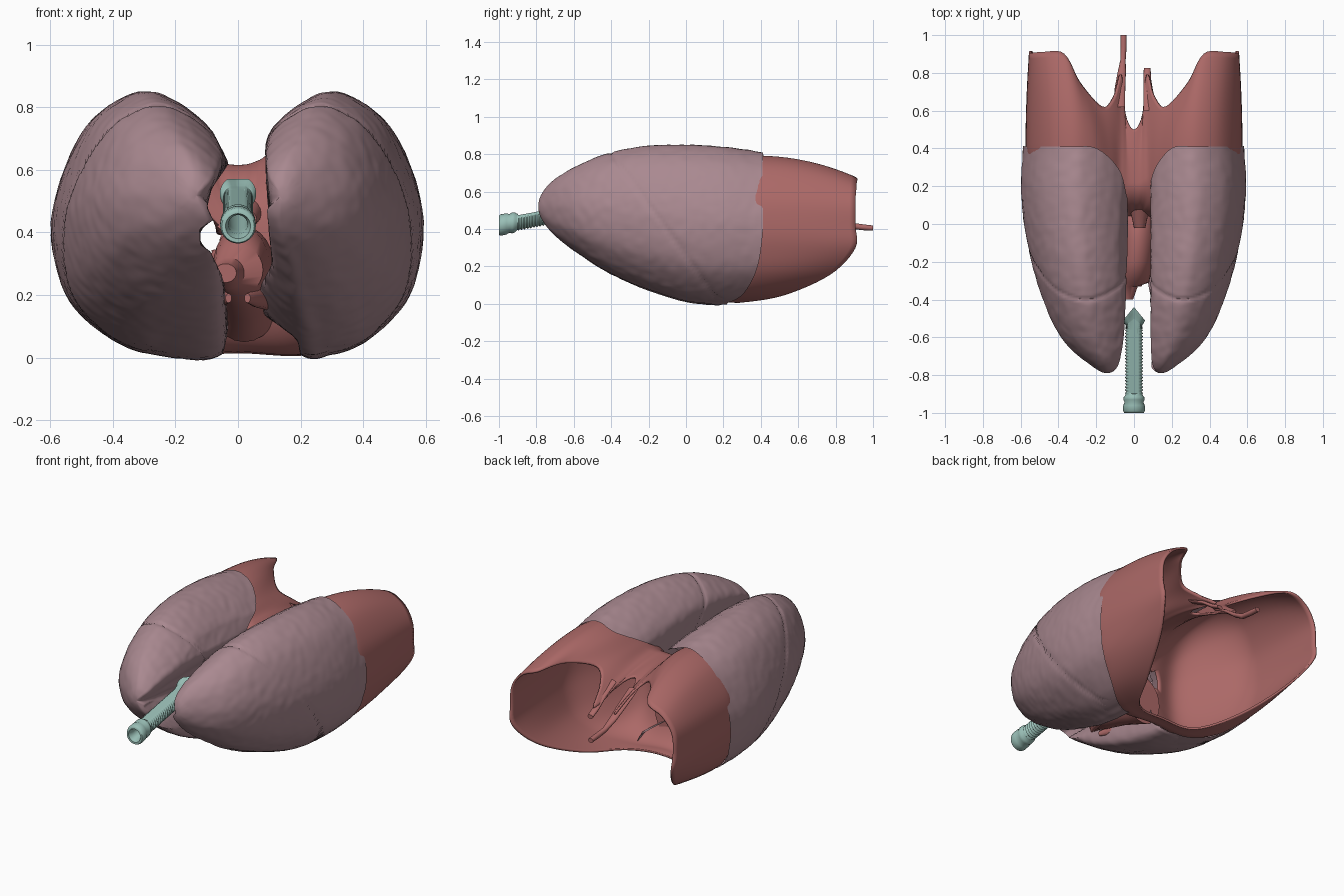
import bpy, math
from mathutils import Vector, noise

if "Cube" in bpy.data.objects:
    bpy.data.objects.remove(bpy.data.objects["Cube"])

def material(name, rgb):
    m = bpy.data.materials.new(name)
    m.diffuse_color = (*rgb, 1)
    m.use_nodes = True
    m.node_tree.nodes["Principled BSDF"].inputs["Base Color"].default_value = m.diffuse_color
    return m

LUNG = material("lung_tissue", (0.40, 0.25, 0.28))
MUSCLE = material("muscle", (0.41, 0.14, 0.135))
CARTILAGE = material("cartilage", (0.32, 0.52, 0.47))

def add_mesh(name, verts, faces, mat, angle=50):
    me = bpy.data.meshes.new(name)
    me.from_pydata([tuple(v) for v in verts], [], faces)
    me.materials.append(mat)
    ob = bpy.data.objects.new(name, me)
    bpy.context.collection.objects.link(ob)
    bpy.ops.object.select_all(action='DESELECT')
    bpy.context.view_layer.objects.active = ob
    ob.select_set(True)
    bpy.ops.object.mode_set(mode='EDIT')
    bpy.ops.mesh.select_all(action='SELECT')
    bpy.ops.mesh.normals_make_consistent(inside=False)
    bpy.ops.object.mode_set(mode='OBJECT')
    bpy.ops.object.shade_smooth_by_angle(angle=math.radians(angle))
    return ob

def loft(name, rings, mat, cap=True, keep=None, angle=50, wrap=False):
    """Skin a list of equal-length closed rings."""
    n, m = len(rings[0]), len(rings)
    verts = [p for r in rings for p in r]
    faces = []
    for i in range(m if wrap else m - 1):
        a, b = i * n, (i + 1) % m * n
        for j in range(n):
            k = (j + 1) % n
            f = (a + j, a + k, b + k, b + j)
            if keep is None or keep(sum((Vector(verts[q]) for q in f), Vector()) / 4):
                faces.append(f)
    if cap and not wrap:
        faces += [tuple(range(n)), tuple(range((m - 1) * n, m * n))]
    return add_mesh(name, verts, faces, mat, angle)

def closed_spline(pts, steps):
    """Closed Catmull-Rom curve through points of any dimension."""
    n, out = len(pts), []
    for i in range(n):
        p = [Vector(pts[(i + k) % n]) for k in (-1, 0, 1, 2)]
        for s in range(steps):
            t = s / steps
            out.append(0.5 * (2 * p[1] + (p[2] - p[0]) * t
                       + (2 * p[0] - 5 * p[1] + 4 * p[2] - p[3]) * t * t
                       + (3 * p[1] - p[0] - 3 * p[2] + p[3]) * t ** 3))
    return out

def section_at(keys, y):
    """Smooth interpolation of section sizes, rounded at the apex."""
    q = [math.sqrt(k[0] + 0.79) for k in keys]
    x = math.sqrt(max(0, y + 0.79))
    i = max(j for j in range(len(q) - 1) if q[j] <= x or j == 0)
    h = q[i + 1] - q[i]
    t = (x - q[i]) / h
    def slope(j, c):
        a, b = max(j - 1, 0), min(j + 1, len(q) - 1)
        return (keys[b][c] - keys[a][c]) / (q[b] - q[a])
    return [(2*t**3 - 3*t*t + 1) * keys[i][c] + (t**3 - 2*t*t + t) * h * slope(i, c)
            + (3*t*t - 2*t**3) * keys[i+1][c] + (t**3 - t*t) * h * slope(i + 1, c)
            for c in range(1, 5)]

def ramp(table, z):
    for (a, u), (b, v) in zip(table, table[1:]):
        if z <= b:
            return u + (v - u) * max(0, (z - a) / (b - a))
    return table[-1][1]

# Lungs: y, inner x, outer x, bottom z, top z
SECTIONS = [(-.79, .14, .14, .52, .52), (-.75, .10, .225, .42, .62), (-.6, .09, .385, .29, .73),
            (-.4, .09, .48, .165, .81), (-.2, .09, .54, .08, .845), (0, .09, .58, .02, .85),
            (.2, .09, .595, 0, .84), (.41, .09, .585, 0, .81)]
# Cross-sections: x, z, y of the lower lung margin
RIGHT = [(.2, .01, .2), (.3, .01, .23), (.42, .06, .31), (.55, .2, .38), (.595, .4, .41), (.57, .58, .41),
         (.48, .76, .41), (.33, .855, .41), (.2, .81, .4), (.10, .71, .27), (.09, .6, .13), (.1, .45, .03),
         (.12, .3, .02), (.05, .17, .1)]
LEFT = [(.05, .01, .17), (.27, .01, .22), (.42, .07, .31), (.55, .2, .38), (.6, .4, .41), (.57, .58, .41),
        (.48, .76, .41), (.33, .855, .41), (.2, .82, .4), (.08, .72, .29), (.03, .62, .12), (.09, .45, .03),
        (.12, .37, .02), (.05, .25, .06)]
# Inner limit by height (z, x), forming the notches facing the midline
RIGHT_INNER = [(0, .2), (.06, .19), (.17, .04), (.3, .11), (.45, .095), (.6, .085), (.7, .09), (.73, .1), (.86, .2)]
LEFT_INNER = [(0, .05), (.1, .03), (.2, .03), (.27, .055), (.34, .09), (.36, .12), (.41, .122), (.44, .08),
              (.48, .10), (.54, .085), (.62, .03), (.72, .08), (.86, .2)]

def lung(name, profile, inner, side):
    prof = closed_spline(profile, 9)
    rings = []
    for i in range(1, 101):
        s = (i / 100) ** 1.4
        ring = []
        for px, pz, edge in prof:
            y = -.79 + s * (edge + .79)
            xm, xl, z0, z1 = section_at(SECTIONS, y)
            x = xm + (px - .09) / .508 * (xl - xm)
            z = z0 + pz / .857 * (z1 - z0)
            x = max(x, ramp(inner, z))
            # oblique fissure groove and slight surface grain
            d = (y + .38) * .81 + (z - .78) * .587
            c = Vector(((xm + xl) / 2, 0, (z0 + z1) / 2))
            g = -.009 * math.exp(-(d / .008) ** 2) + .003 * noise.noise(Vector((x, y, z)) * 22)
            out = Vector((x - c.x, 0, z - c.z))
            out = out.normalized() * g if out.length > .05 else out * 0
            ring.append(Vector((side * (x + out.x), y, z + out.z)))
        rings.append(ring)
    # hollow base that sits over the diaphragm
    rim = rings[-1]
    c = Vector((side * .31, -.15, .42))
    for i in range(1, 17):
        a = i / 16.5 * math.pi / 2
        k = math.cos(a)
        rings.append([Vector((c.x + (p.x - c.x) * k, p.y + (c.y - p.y) * math.sin(a) ** .7,
                              c.z + (p.z - c.z) * k)) for p in rim])
    loft(name, rings, LUNG)

lung("lung_a", RIGHT, RIGHT_INNER, 1)
lung("lung_b", LEFT, LEFT_INNER, -1)

# Diaphragm: half outlines (x, z, y) of the free rim and of the wall where the dome begins
RIM = [(0, .02, .25), (.2, .012, .29), (.33, .05, .52), (.45, .16, .77), (.535, .3, .905), (.55, .42, .905),
       (.54, .54, .905), (.475, .63, .91), (.37, .675, .90), (.29, .69, .75), (.17, .65, .62), (.105, .58, .68),
       (.07, .49, .79), (.045, .56, .58), (0, .585, .5)]
WALL = [(0, .025, .2), (.2, .015, .22), (.38, .055, .3), (.5, .16, .38), (.555, .3, .4), (.568, .43, .4),
        (.545, .58, .4), (.455, .725, .4), (.33, .785, .39), (.22, .755, .37), (.13, .68, .3), (.085, .635, .26),
        (.055, .62, .24), (.03, .612, .22), (0, .61, .22)]
def full(half):
    return closed_spline(half + [(-x, z, y) for x, z, y in half[-2:0:-1]], 6)

rim, wall = full(RIM), full(WALL)
rings = []
for i in range(1, 31):
    a = i / 30 * math.pi / 2
    ring = []
    for w in wall:
        x, z = w[0] * math.sin(a), .36 + (w[1] - .36) * math.sin(a)
        top = .05 - .1 * math.exp(-((abs(x) - .3) / .14) ** 2)
        ring.append(Vector((x, top + (w[2] - top) * (1 - math.cos(a)), z)))
    rings.append(ring)
for i in range(1, 17):
    t = i / 16
    u = t * t
    rings.append([Vector((w[0] + (r[0] - w[0]) * u, w[2] + (r[2] - w[2]) * t, w[1] + (r[1] - w[1]) * u))
                  for w, r in zip(wall, rim)])
hole = lambda p: ((p.x + .10) / .045) ** 2 + ((p.z - .39) / .06) ** 2 > 1 or p.y > .3
diaphragm = loft("diaphragm", rings, MUSCLE, cap=False, keep=hole)
sol = diaphragm.modifiers.new("thickness", 'SOLIDIFY')
sol.thickness = .012
sol.offset = 0

def tube(name, path, mat, n=16):
    """Elliptical tube along y: x, y, z, x radius, z radius."""
    loft(name, [[(x + rx * math.cos(2 * math.pi * j / n), y, z + rz * math.sin(2 * math.pi * j / n))
                 for j in range(n)] for x, y, z, rx, rz in path], mat)

# Crura: two tapering tails at the rear
tube("crus_long", [(-.078, .62, .58, .03, .01), (-.074, .72, .52, .028, .013), (-.065, .8, .46, .022, .015),
                   (-.058, .87, .42, .014, .016), (-.055, .94, .41, .016, .016), (-.055, 1, .405, .016, .014)], MUSCLE)
tube("crus_short", [(.08, .6, .58, .03, .01), (.076, .7, .53, .026, .012), (.07, .77, .48, .02, .014),
                    (.07, .825, .45, .018, .012)], MUSCLE)

# Central sac and vessels between the lungs
tube("central_sac", [(-.04, -.40, .27, .035, .03), (-.03, -.33, .27, .05, .05), (.0, -.31, .28, .08, .08),
                     (.01, -.2, .29, .09, .13), (.02, -.08, .27, .10, .15), (.02, .02, .25, .10, .17),
                     (.02, .1, .2, .12, .15)], MUSCLE, 24)
tube("upper_vessel", [(.03, -.02, .44, .03, .03), (.03, .05, .46, .045, .04), (.03, .15, .5, .05, .05)], MUSCLE)
for sx in (-1, 1):
    for k, z in enumerate((.19, .25)):
        tube("vessel", [(sx * .03, -.33 + .03 * k, z, .01, .015), (sx * .06, -.25, z, .025, .03),
                        (sx * .1, -.1, z, .03, .04)], MUSCLE, 12)

# Trachea: ribbed hollow tube with a smooth flat back, flared mouth, pointed rear end
def trachea_ring(y, r, rib):
    n, out = 40, []
    for j in range(n):
        a = 2 * math.pi * j / n
        c, s = math.cos(a), math.sin(a)
        rr = r + rib * min(1, max(0, (.75 - s) * 3))
        yy = y - .07 * abs(c) * max(0, (y + .56) / .12)
        out.append((rr * c, yy, .42 + .185 * (y + 1) + min(rr * s, .8 * r if y > -.9 else r)))
    return out

outer = [(-1, .052, 0), (-.99, .057, 0), (-.96, .057, 0), (-.945, .05, 0), (-.93, .056, 0), (-.915, .054, 0),
         (-.905, .045, 0)]
outer += [(-.9 + .4 * i / 120, .044, .004 * math.sin(i * math.pi / 2.5)) for i in range(121)]
outer += [(-.47, .053, 0), (-.44, .058, 0)]
inner = [(-.44, .038, 0), (-.9, .03, 0), (-.97, .03, 0), (-1, .04, 0)]
loft("trachea", [trachea_ring(*p) for p in outer + inner], CARTILAGE, wrap=True, angle=60)
